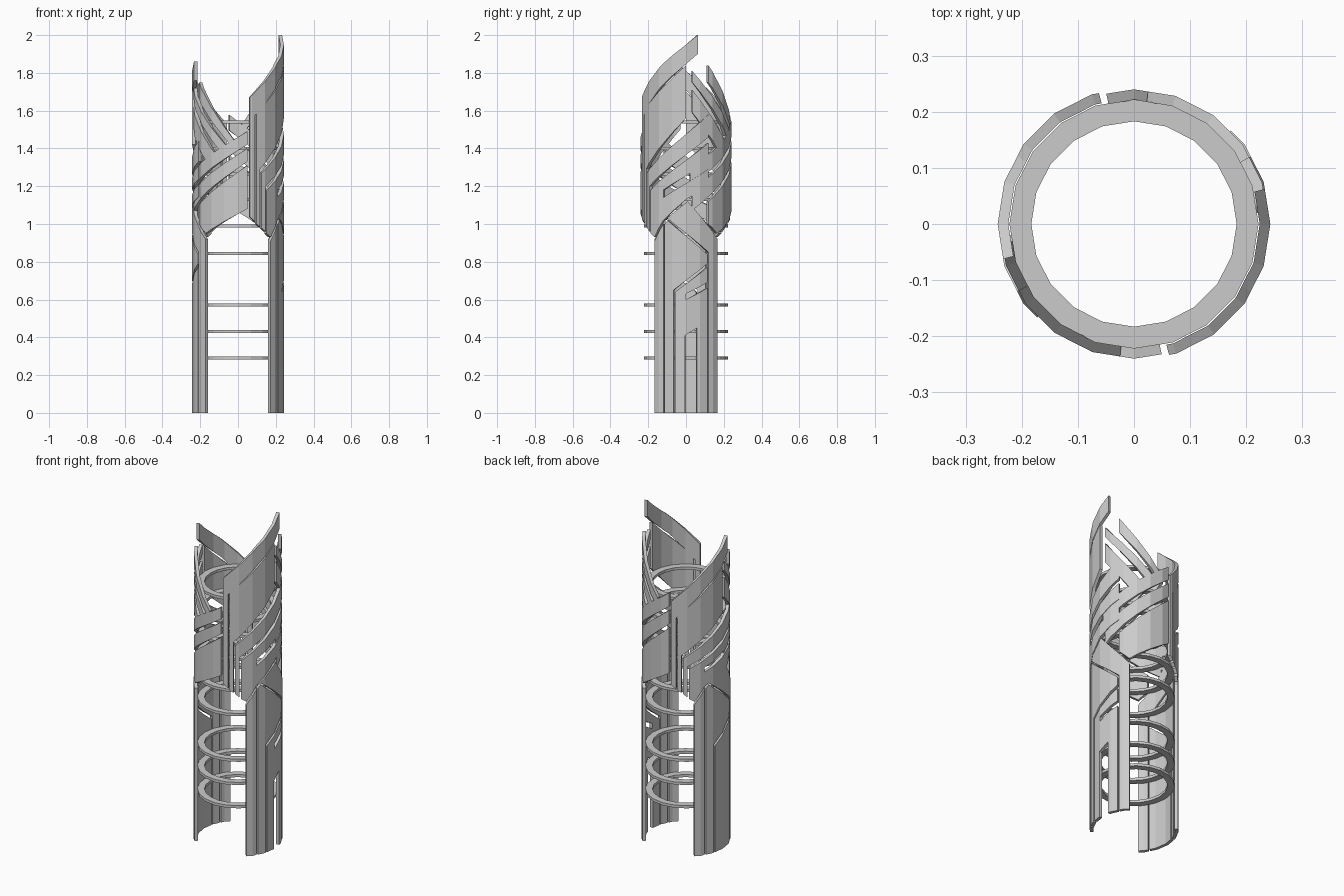
import bpy, bmesh, math

if "Cube" in bpy.data.objects:
    bpy.data.objects.remove(bpy.data.objects["Cube"])

SEG = 18           # facet angle of the shell in degrees
R0, R1 = 0.224, 0.243


def finish(bm, name):
    bmesh.ops.recalc_face_normals(bm, faces=bm.faces[:])
    me = bpy.data.meshes.new(name)
    bm.to_mesh(me)
    bm.free()
    ob = bpy.data.objects.new(name, me)
    bpy.context.collection.objects.link(ob)


def panel(name, pts, turn=0, lift=0, r0=R0, r1=R1):
    """Flat (angle, height) outline, cut into facets and wrapped round the tube."""
    bm = bmesh.new()
    bm.faces.new([bm.verts.new((a, 0, z + lift * min(1, max(0, (z - 1) / 0.5)))) for a, z in pts])
    for k in range(-10, 11):
        bmesh.ops.bisect_plane(bm, geom=bm.verts[:] + bm.edges[:] + bm.faces[:],
                               plane_co=(k * SEG, 0, 0), plane_no=(1, 0, 0), dist=1e-5)
    ext = bmesh.ops.extrude_face_region(bm, geom=bm.faces[:], use_keep_orig=True)
    for v in ext["geom"]:
        if isinstance(v, bmesh.types.BMVert):
            v.co.y = 1
    for v in bm.verts:
        a = math.radians(v.co.x + turn)
        r = r1 if v.co.y > 0.5 else r0
        # keep points on the flat facets
        off = math.radians((v.co.x % SEG) - SEG / 2)
        r *= math.cos(math.radians(SEG / 2)) / math.cos(off)
        v.co = (r * math.cos(a), r * math.sin(a), v.co.z)
    finish(bm, name)


def ring(name, z, r0=0.183, r1=0.222, h=0.016):
    bm = bmesh.new()
    vs = [bm.verts.new((r, 0, z + s * h / 2)) for r, s in ((r0, -1), (r1, -1), (r1, 1), (r0, 1))]
    es = [bm.edges.new((vs[i], vs[(i + 1) % 4])) for i in range(4)]
    bmesh.ops.spin(bm, geom=vs + es, axis=(0, 0, 1), cent=(0, 0, 0),
                   angle=math.tau, steps=20, use_merge=True)
    bmesh.ops.remove_doubles(bm, verts=bm.verts[:], dist=1e-5)
    finish(bm, name)


# inner rings
for i, z in enumerate((0.29, 0.43, 0.57, 0.845, 0.99, 1.13, 1.265, 1.40, 1.54)):
    ring(f"inner_ring_{i}", z)

# rising elbow-shaped shell bands, right side
rising = {
    "tall_blade": [(-75, 1.04), (-68, 1.01), (-68, 1.575), (-30, 1.74), (15, 1.9),
                   (15, 2.0), (-30, 1.85), (-75, 1.67)],
    "blade_panel": [(-66, 1.0), (-61, 0.985), (-61, 1.29), (0, 1.56), (0, 1.84), (-66, 1.59)],
    "rising_band": [(-59, 0.98), (-53, 0.96), (-53, 1.2), (30, 1.46), (30, 1.58), (-59, 1.27)],
    "slotted_band": [(-51, 0.95), (-44, 0.93), (-30, 1.02), (0, 1.13), (30, 1.2), (30, 1.29),
                     (-30, 1.14), (-30, 1.18), (30, 1.33), (30, 1.43), (-51, 1.18)],
}
# crossing bands between the blades
crossing = {
    "falling_band_top": [(30, 1.66), (82, 1.41), (84, 1.45), (30, 1.75)],
    "falling_band_mid": [(8, 1.66), (70, 1.37), (78, 1.40), (8, 1.72)],
    "falling_band_low": [(8, 1.50), (48, 1.32), (62, 1.36), (8, 1.62)],
    "cross_band_top": [(5, 1.17), (102, 1.42), (102, 1.49), (5, 1.25)],
    "cross_band_mid": [(8, 1.06), (102, 1.33), (102, 1.40), (8, 1.15)],
    "cross_panel": [(30, 1.0), (44, 0.95), (102, 1.08), (102, 1.31), (30, 1.1)],
}
# leg panels
leg = {
    "leg_edge_strip": [(-44, 0), (-30, 0), (-30, 1.0), (-44, 0.91)],
    "leg_inner_panel": [(-28, 0), (-16, 0), (-16, 0.65), (28, 0.79), (28, 0.84), (-24, 1.02), (-28, 1.0)],
    "leg_arch": [(-28, 1.02), (-24, 1.03), (30, 0.85), (30, 0), (44, 0), (44, 0.92), (2, 1.12), (-4, 1.1)],
}
slotted_leg = [(-14, 0), (-1, 0), (-1, 0.41), (14, 0.45), (14, 0), (28, 0), (28, 0.66), (0, 0.6),
               (0, 0.63), (28, 0.69), (28, 0.77), (-14, 0.64)]
plain_leg = [(-14, 0), (28, 0), (28, 0.77), (-14, 0.64)]

for side, turn, up, cross_up, core in (("right", 0, 0, 0.09, slotted_leg),
                                       ("left", 180, -0.14, 0, plain_leg)):
    for name, pts in rising.items():
        panel(f"{side}_{name}", pts, turn, up)
    for name, pts in crossing.items():
        panel(f"{side}_{name}", pts, turn, cross_up, R0 - 0.003, R1 - 0.003)
    for name, pts in leg.items():
        panel(f"{side}_{name}", pts, turn)
    panel(f"{side}_leg_core", core, turn)
